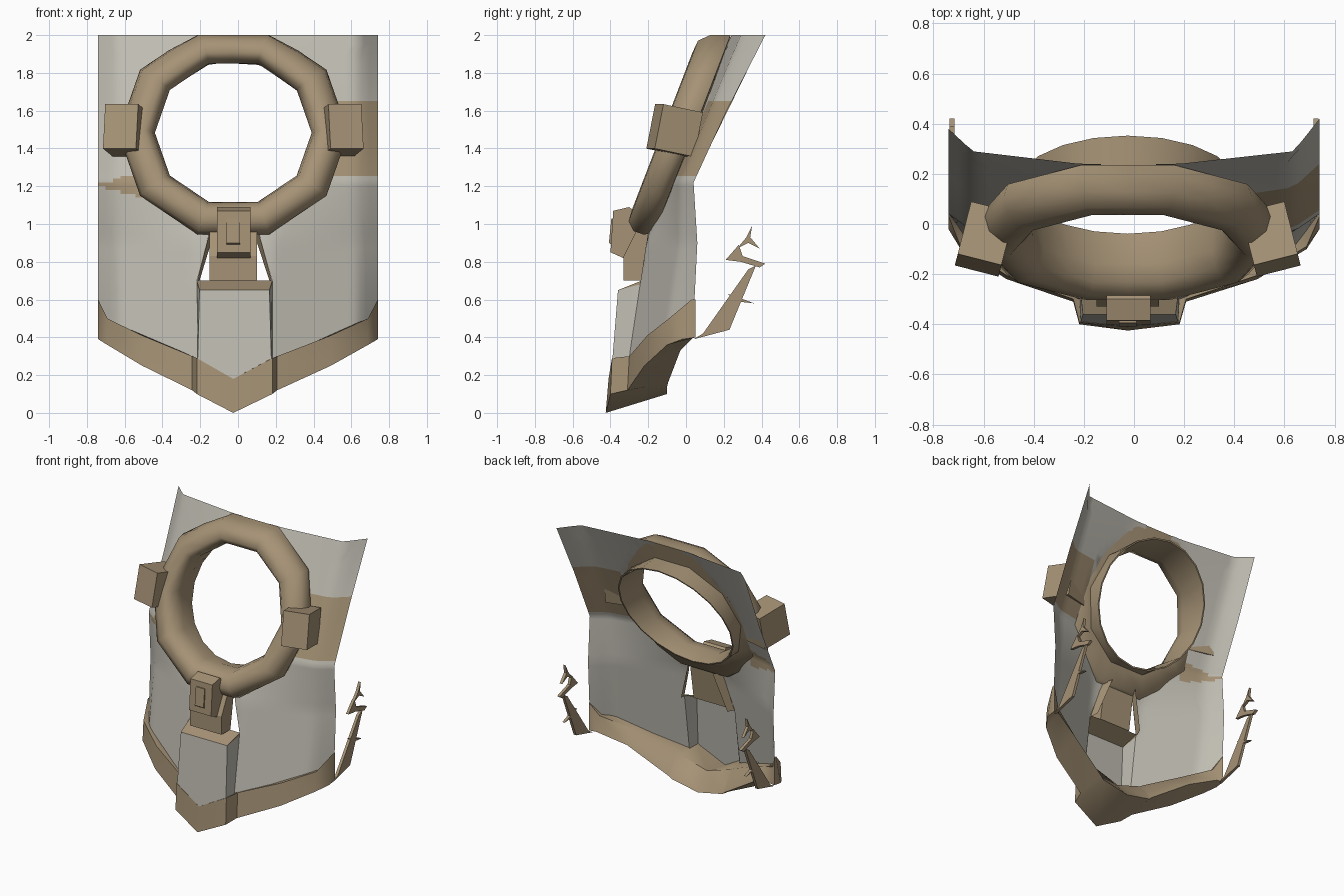
import bpy, math
from mathutils import Matrix, Vector

if "Cube" in bpy.data.objects:
    bpy.data.objects.remove(bpy.data.objects["Cube"])

CX = -0.025  # the middle parts sit slightly left of centre


def material(name, rgb):
    m = bpy.data.materials.new(name)
    m.diffuse_color = (*rgb, 1)
    m.use_nodes = True
    m.node_tree.nodes["Principled BSDF"].inputs["Base Color"].default_value = m.diffuse_color
    return m


GREY = material("warm grey", (0.52, 0.50, 0.44))
BROWN = material("tan brown", (0.38, 0.29, 0.18))


def make(name, verts, faces, mats=(BROWN,), idx=None, angle=40):
    me = bpy.data.meshes.new(name)
    me.from_pydata([tuple(v) for v in verts], [], faces)
    for m in mats:
        me.materials.append(m)
    if idx:
        for p, i in zip(me.polygons, idx):
            p.material_index = i
    me.update()
    ob = bpy.data.objects.new(name, me)
    bpy.context.collection.objects.link(ob)
    bpy.ops.object.select_all(action='DESELECT')
    ob.select_set(True)
    bpy.context.view_layer.objects.active = ob
    bpy.ops.object.shade_smooth_by_angle(angle=math.radians(angle))
    return ob


def sx(side, a):
    """x on one side, the centre shifted but the outer edge at 0.74"""
    return CX * (1 - a / 0.74) + side * a


def lerp_table(t, table):
    if t <= table[0][0]:
        return table[0][1:]
    for p, q in zip(table, table[1:]):
        if t <= q[0]:
            f = (t - p[0]) / (q[0] - p[0])
            return tuple(a + (b - a) * f for a, b in zip(p[1:], q[1:]))
    return table[-1][1:]


def prism(name, pts, x0, x1):
    """side outline in y, z drawn out along x"""
    n = len(pts)
    v = [(x, y, z) for x in (x0, x1) for y, z in pts]
    f = [tuple(range(n)), tuple(range(2 * n - 1, n - 1, -1))]
    f += [(i, i + n, (i + 1) % n + n, (i + 1) % n) for i in range(n)]
    return make(name, v, f, angle=25)


def box(name, centre, size, rot):
    c = [Vector((x, y, z)) for x in (-.5, .5) for y in (-.5, .5) for z in (-.5, .5)]
    v = [rot @ Vector(a * b for a, b in zip(p, size)) + Vector(centre) for p in c]
    return make(name, v, [(0, 1, 3, 2), (4, 6, 7, 5), (0, 4, 5, 1),
                          (2, 3, 7, 6), (0, 2, 6, 4), (1, 5, 7, 3)])


# leaning ten-sided ring with a thin round sleeve behind it
RZ, RY, SLOPE = 1.485, -0.035, 0.385


def ring_point(ang, r, d):
    z = RZ + 0.93 * r * math.sin(ang)
    return (CX + r * math.cos(ang), RY + SLOPE * (z - RZ) + d, min(z - 0.1 * d, 2.0))


profile = [(.43, .19), (.415, .02), (.43, -.05), (.47, -.09), (.54, -.085),
           (.595, -.04), (.61, .02), (.59, .07), (.445, .08), (.44, .19)]
N = 20
verts, faces = [], []
for i in range(N):
    a = math.tau * i / N
    for r, d in profile:
        flat = math.cos(math.pi / 10) if i % 2 and d < .15 else 1
        verts.append(ring_point(a, r * flat, d + (0.04 * math.sin(a) if d > .15 else 0)))
P = len(profile)
for i in range(N):
    j = (i + 1) % N
    for k in range(P):
        l = (k + 1) % P
        faces.append((i * P + k, j * P + k, j * P + l, i * P + l))
make("ring", verts, faces, angle=65)

# side blocks
for s, nm in ((-1, "left_block"), (1, "right_block")):
    rot = Matrix.Rotation(s * 0.25, 3, 'Z') @ Matrix.Rotation(-0.2, 3, 'X')
    box(nm, (CX + s * 0.57, -0.06, 1.495), (0.18, 0.22, 0.24), rot)

# grey shell: one curved sheet per side, opened for the ring and the notch
SHAPE = [(0.3, -.30, -.12, .03), (0.9, -.21, -.03, .06),
         (1.22, -.12, -.03, .04), (2.0, .24, .29, .40)]
INNER = [(0.3, .2), (0.7, .2), (0.95, .13), (1.05, 0.0), (1.9, 0.0), (1.94, .11), (2.0, .11)]
EDGE = [(0, .18), (.2, .29), (.5, .40), (.7, .49), (.74, .55)]
rows = [.3 + .04 * i for i in range(10)] + [.7, .75, .8, .85, .9, .95, 1.0, 1.05, 1.1, 1.14]
rows += [1.16, 1.18, 1.2, 1.22, 1.24, 1.255, 1.27]
rows += [1.27 + .38 * i / 8 for i in range(1, 9)] + [1.65 + .05 * i for i in range(1, 8)]
C = 18


def shell_y(a, z):
    y0, y1, y2 = lerp_table(z, SHAPE)
    return lerp_table(a, [(.2, y0), (.64, y1), (.74, y2)])[0]


for s, nm in ((-1, "left_shell"), (1, "right_shell")):
    verts, faces, idx, inside = [], [], [], []
    for zr in rows:
        xin = lerp_table(zr, INNER)[0]
        for c in range(C + 1):
            a = xin + (0.74 - xin) * c / C
            z = zr
            if zr < .9:
                zb = lerp_table(a, EDGE)[0]
                z = zb + (zr - .3) / .6 * (.9 - zb)
            x = sx(s, a)
            dx, dz = x - CX, (z - RZ) / 0.93
            r = math.hypot(dx, dz)
            inside.append(r < 0.455)
            if 0.01 < r < 0.455:
                x, z = CX + dx * .455 / r, RZ + .93 * dz * .455 / r
            flick = s * .02 * max(0, a - .64) / .1 * max(0, z - 1.6) / .4
            verts.append((x, shell_y(a, z) + flick, z))
    W = C + 1
    for i in range(len(rows) - 1):
        for c in range(C):
            q = (i * W + c, i * W + c + 1, (i + 1) * W + c + 1, (i + 1) * W + c)
            if all(inside[k] for k in q):
                continue
            faces.append(q if s > 0 else q[::-1])
            zm = (rows[i] + rows[i + 1]) / 2
            am = abs(sum(verts[k][0] for k in q) / 4)
            # tan patch on the right, small tan wedge on the left
            tan = 1.255 < zm < 1.65 if s > 0 else abs(zm - 1.205) < .25 * (.78 - am)
            idx.append(1 if tan and am > .45 else 0)
    make(nm, verts, faces, (GREY, BROWN), idx)

# raised panel below the notch with a tan sill
v = [(CX, -.41, .18)]
for s in (-1, 1):
    v += [(sx(s, x), y, z) for x, y, z in ((.195, -.39, .28), (.185, -.36, .65),
                                           (.2, -.30, .27), (.2, -.243, .68), (.2, -.235, .7))]
make("front_panel", v, [(0, 6, 7, 2, 1), (1, 2, 4, 3), (6, 8, 9, 7),
                        (2, 7, 10, 5), (2, 5, 4), (7, 9, 10)],
     (GREY, BROWN), [0, 0, 0, 1, 1, 1], 20)

# notch side walls
for s, nm in ((-1, "left_jamb"), (1, "right_jamb")):
    v = [(sx(s, .2), -.24, .69), (sx(s, .13), -.20, .96),
         (sx(s, .10), -.13, .97), (sx(s, .185), -.18, .70)]
    make(nm, v, [(0, 1, 2, 3)])

# blocks under the ring
prism("lower_block", [(-.33, .7), (-.33, .83), (-.26, .97), (-.19, .95), (-.23, .7)],
      CX - .125, CX + .125)
prism("hook_block", [(-.40, .85), (-.385, 1.07), (-.30, 1.09), (-.2, 1.0), (-.24, .87), (-.31, .81)],
      CX - .085, CX + .09)
prism("hook_tongue", [(-.408, .90), (-.395, 1.03), (-.37, 1.03), (-.38, .88)],
      CX - .035, CX + .035)

# lower trim: four-point section (y, z) swept along x
STATIONS = [
    (0, (-.41, .18), (-.425, 0), (-.10, .10), (-.20, .22)),
    (.2, (-.392, .29), (-.40, .10), (-.10, .14), (-.195, .28)),
    (.225, (-.30, .30), (-.31, .12), (-.095, .16), (-.19, .295)),
    (.5, (-.205, .41), (-.22, .25), (-.03, .33), (-.10, .42)),
    (.69, (-.09, .50), (-.10, .36), (.04, .40), (0, .50)),
    (.74, (.03, .60), (-.02, .39), (.05, .40), (.05, .60))]
ring = [(-1, st) for st in STATIONS[:0:-1]] + [(1, st) for st in STATIONS]
verts = [(sx(s, st[0]), y, z) for s, st in ring for y, z in st[1:]]
faces = [(i * 4 + k, i * 4 + (k + 1) % 4, i * 4 + 4 + (k + 1) % 4, i * 4 + 4 + k)
         for i in range(len(ring) - 1) for k in range(4)]
n = len(verts)
faces += [(3, 2, 1, 0), (n - 4, n - 3, n - 2, n - 1)]
make("lower_trim", verts, faces, angle=50)

# thin rear straps and loose shards on both sides
SHARDS = {
    "rear_strap": [(.04, .39), (.23, .44), (.37, .78), (.33, .76), (.09, .42)],
    "strap_spur": [(.22, .63), (.27, .59), (.36, .58), (.28, .61)],
    "loose_shard": [(.21, .81), (.28, .89), (.30, .83), (.42, .79), (.39, .77), (.29, .80)],
    "loose_spike": [(.27, .87), (.32, .93), (.35, .99), (.34, .93), (.39, .87), (.33, .90)]}
for s, side in ((-1, "left_"), (1, "right_")):
    for nm, pts in SHARDS.items():
        prism(side + nm, pts, s * .715, s * .735)
